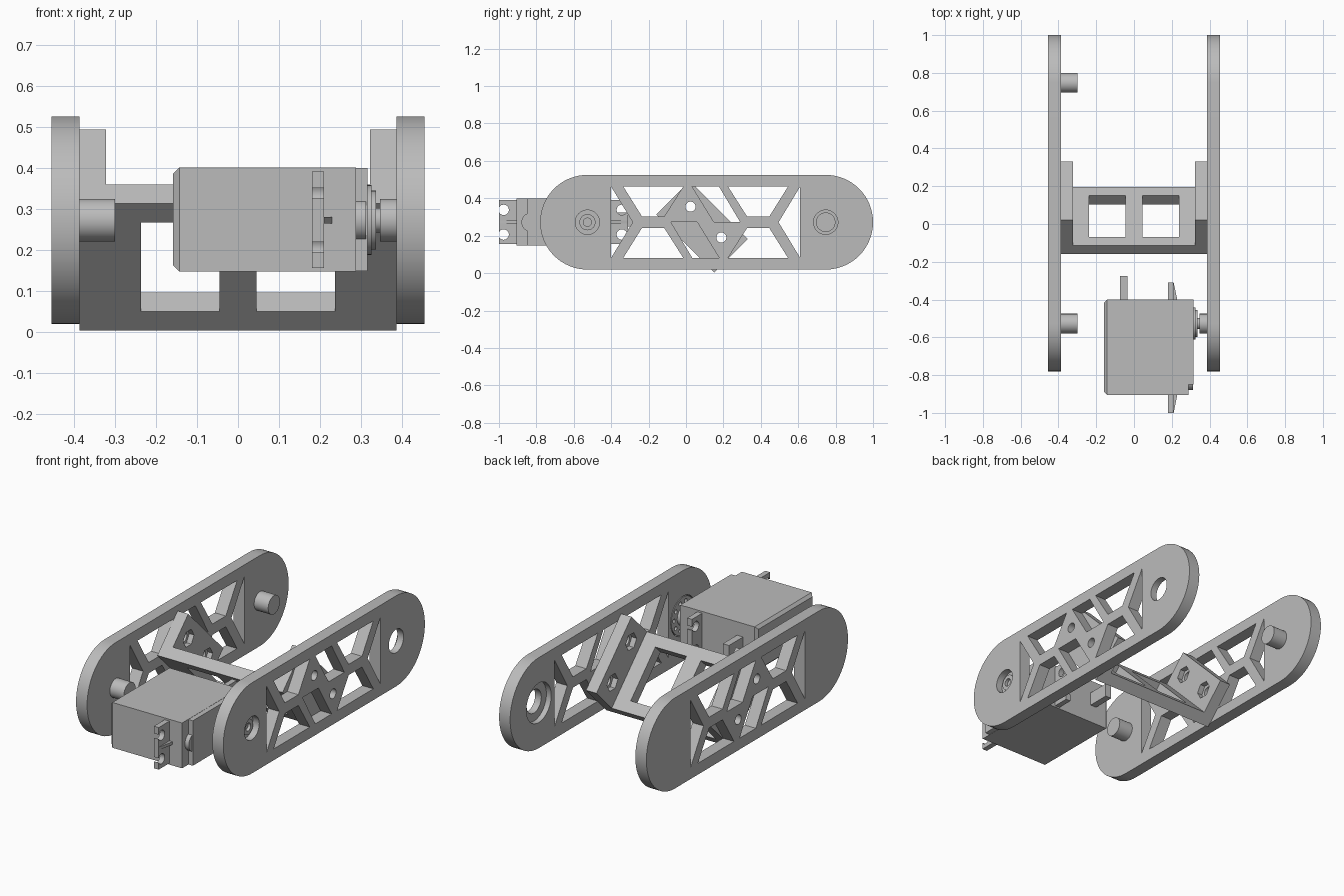
import bpy, bmesh, math
from mathutils import Vector

if "Cube" in bpy.data.objects:
    bpy.data.objects.remove(bpy.data.objects["Cube"])

grey = bpy.data.materials.new("plain grey")
grey.use_nodes = True
grey.diffuse_color = (0.5, 0.5, 0.5, 1)
grey.node_tree.nodes["Principled BSDF"].inputs["Base Color"].default_value = grey.diffuse_color


def prism(name, pts, lo, hi, axis="x"):
    """Extrude a 2D outline (y,z along x, or x,y along z) from lo to hi."""
    bm = bmesh.new()
    place = (lambda p, d: (d, p[0], p[1])) if axis == "x" else (lambda p, d: (p[0], p[1], d))
    a = [bm.verts.new(place(p, lo)) for p in pts]
    b = [bm.verts.new(place(p, hi)) for p in pts]
    bm.faces.new(a)
    bm.faces.new(b)
    for i in range(len(a)):
        j = (i + 1) % len(a)
        bm.faces.new((a[i], a[j], b[j], b[i]))
    bmesh.ops.recalc_face_normals(bm, faces=bm.faces)
    mesh = bpy.data.meshes.new(name)
    bm.to_mesh(mesh)
    bm.free()
    mesh.materials.append(grey)
    obj = bpy.data.objects.new(name, mesh)
    bpy.context.scene.collection.objects.link(obj)
    return obj


def activate(obj):
    for other in bpy.context.selected_objects:
        other.select_set(False)
    obj.select_set(True)
    bpy.context.view_layer.objects.active = obj


def cut(obj, pts, lo=-1, hi=1):
    """Subtract a prism running along x."""
    cutter = prism("cutter", pts, lo, hi)
    mod = obj.modifiers.new("cut", "BOOLEAN")
    mod.operation, mod.solver, mod.object = "DIFFERENCE", "EXACT", cutter
    activate(obj)
    bpy.ops.object.modifier_apply(modifier=mod.name)
    bpy.data.objects.remove(cutter)


def smooth(obj):
    activate(obj)
    bpy.ops.object.shade_smooth_by_angle(angle=math.radians(30))


def circle(y, z, r, n=40):
    return [(y + r * math.cos(math.tau * i / n), z + r * math.sin(math.tau * i / n)) for i in range(n)]


def rect(y0, y1, z0, z1):
    return [(y0, z0), (y1, z0), (y1, z1), (y0, z1)]


def disc(name, y, r, lo, hi):
    obj = prism(name, circle(y, MID, r), lo, hi)
    smooth(obj)
    return obj


MID = 0.272                    # height of the arm axis
CENTRE = 0.11                  # middle of the arms along y
REACH = 0.637                  # from the middle to each pivot
FRONT, BACK = CENTRE - REACH, CENTRE + REACH
INNER, OUTER = 0.387, 0.455    # arm thickness range in x
RADIUS = 0.253

# Bracket axes: u runs along its base, v across it, tilted 45 degrees
CORNER = Vector((0.15, 0.003))
U, V = Vector((-1, 1)).normalized(), Vector((1, 1)).normalized()
LENGTH, WIDTH, WALL = 0.438, 0.255, 0.065


def tilted(u0, u1, v0, v1):
    return [tuple(CORNER + U * u + V * v) for u, v in rect(u0, u1, v0, v1)]


bolts = [CORNER + U * u + V * 0.16 for u in (0.105, 0.338)]

# Side arms: rounded bars with truss openings
outline = []
for pivot, start in ((BACK, -90), (FRONT, 90)):
    for i in range(33):
        t = math.radians(start + i * 180 / 32)
        outline.append((pivot + RADIUS * math.cos(t), MID + RADIUS * math.sin(t)))

H = 0.19
trapezoid = [(-0.44, H), (-0.34, 0.03), (-0.222, 0.03), (-0.12, H)]
triangle = [(-0.505, H), (-0.505, -H), (-0.39, 0)]
slanted = [(-0.185, 0), (-0.045, 0), (0.072, -H), (-0.072, -H)]
openings = [(trapezoid, sy, sz) for sy in (1, -1) for sz in (1, -1)]
openings += [(triangle, 1, 1), (triangle, -1, 1), (slanted, 1, 1), (slanted, -1, -1)]


def arm(name, lo, hi):
    obj = prism(name, outline, lo, hi)
    for shape, sy, sz in openings:
        cut(obj, [(CENTRE - 0.005 + sy * y, MID + sz * z) for y, z in shape])
    for b in bolts:
        cut(obj, circle(b.x, b.y, 0.027, 24))
    return obj


left_arm = arm("left_arm", INNER, OUTER)
for pivot in (FRONT, BACK):
    cut(left_arm, circle(pivot, MID, 0.065))
    cut(left_arm, circle(pivot, MID, 0.11), 0.3, INNER + 0.03)
smooth(left_arm)

right_arm = arm("right_arm", -OUTER, -INNER)
smooth(right_arm)
for label, pivot in (("front", FRONT), ("rear", BACK)):
    disc(label + "_pivot_peg", pivot, 0.052, -INNER, -0.3)

# Tilted U-shaped bracket between the arms
bracket = prism("cross_bracket", tilted(0, LENGTH, 0, WIDTH), -INNER, INNER)
inside = INNER - WALL
cut(bracket, tilted(-1, 1, WALL, 1), -inside, inside)
for lo, hi in ((-0.237, -0.045), (0.045, 0.237)):
    cut(bracket, tilted(WALL, LENGTH - WALL, -0.1, 0.1), lo, hi)
for b in bolts:
    cut(bracket, circle(b.x, b.y, 0.027, 24))
    for lo, hi in ((-inside - 0.03, -0.2), (0.2, inside + 0.03)):
        cut(bracket, circle(b.x, b.y, 0.048, 6), lo, hi)
smooth(bracket)

# Motor body with a chamfered end
body = prism("motor_body", rect(-0.905, -0.4, 0.147, 0.4), -0.158, 0.288)
bm = bmesh.new()
bm.from_mesh(body.data)
end = [e for e in bm.edges if all(v.co.x < 0 for v in e.verts)]
bmesh.ops.bevel(bm, geom=end, offset=0.015, segments=1, affect="EDGES")
bm.to_mesh(body.data)
bm.free()

# Motor lid, gear tower and cable plug
prism("motor_lid", rect(-0.85, -0.4, 0.148, 0.399), 0.288, 0.316)
disc("lid_boss", -0.83, 0.05, 0.288, 0.312)
disc("gear_tower", FRONT, 0.085, 0.316, 0.326)
disc("tower_step", FRONT, 0.072, 0.326, 0.336)
disc("output_shaft", FRONT, 0.03, 0.336, 0.35)
prism("cable_plug", rect(-0.4, -0.275, 0.25, 0.325), -0.073, -0.035)

# Mounting ears with open screw slots and a tapered rib
for label, root, tip, hole in (("front", -0.9, -1, -0.975), ("rear", -0.405, -0.31, -0.343)):
    ear = prism(label + "_ear", rect(root, tip, 0.155, 0.39), 0.18, 0.21)
    for z in (MID - 0.066, MID + 0.066):
        cut(ear, circle(hole, z, 0.028, 24))
        cut(ear, rect(hole, tip + math.copysign(0.02, tip - root), z - 0.01, z + 0.01))
    smooth(ear)
    prism(label + "_ear_rib", [(0.21, root), (0.23, root), (0.21, tip)], 0.264, 0.28, "z")

# Round horn seated in the left arm
hub = disc("horn_hub", FRONT, 0.052, 0.346, INNER)
horn = disc("horn_disc", FRONT, 0.105, INNER, INNER + 0.029)
for y, z in circle(FRONT, MID, 0.08, 10):
    cut(horn, circle(y, z, 0.011, 12))
collar = disc("horn_collar", FRONT, 0.043, INNER + 0.029, 0.432)
cut(collar, circle(FRONT, MID, 0.022, 24))
for part in (horn, collar):
    smooth(part)
